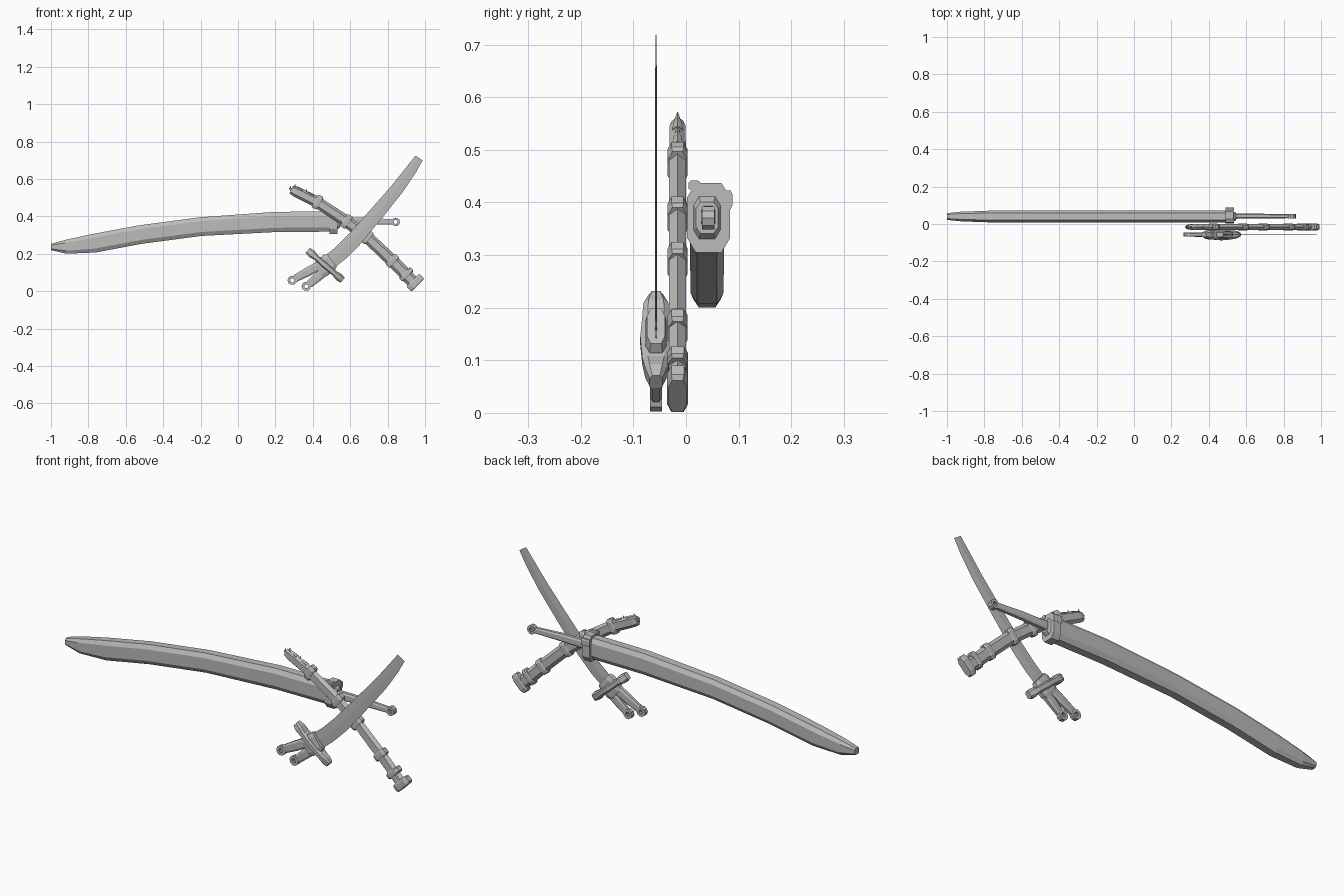
import bpy, bmesh
from math import cos, sin, pi
from mathutils import Vector

old = bpy.data.objects.get("Cube")
if old:
    bpy.data.objects.remove(old)

steel = bpy.data.materials.new("plain grey")
steel.use_nodes = True
GREY = (0.5, 0.5, 0.5, 1)
steel.diffuse_color = GREY
steel.node_tree.nodes["Principled BSDF"].inputs["Base Color"].default_value = GREY

OCTAGON = [(1, .6), (.58, 1), (-.58, 1), (-1, .6), (-1, -.6), (-.58, -1), (.58, -1), (1, -.6)]
HEXAGON = [(1, 0), (.55, 1), (-.55, 1), (-1, 0), (-.55, -1), (.55, -1)]
DIAMOND = [(1, 0), (0, 1), (-1, 0), (0, -1)]


def finish(name, bm):
    bmesh.ops.recalc_face_normals(bm, faces=bm.faces)
    mesh = bpy.data.meshes.new(name)
    bm.to_mesh(mesh)
    bm.free()
    mesh.materials.append(steel)
    ob = bpy.data.objects.new(name, mesh)
    bpy.context.collection.objects.link(ob)
    return ob


def loft(name, stations, y, section=OCTAGON):
    """Loft a section along (x, z, half width, half thickness) stations."""
    bm = bmesh.new()
    rings = []
    for i, (x, z, w, t) in enumerate(stations):
        a = stations[max(i - 1, 0)]
        b = stations[min(i + 1, len(stations) - 1)]
        d = Vector((b[0] - a[0], b[1] - a[1])).normalized()
        rings.append([bm.verts.new((x - d.y * u * w, y + v * t, z + d.x * u * w)) for u, v in section])
    n = len(section)
    for r, s in zip(rings, rings[1:]):
        for k in range(n):
            bm.faces.new((r[k], r[(k + 1) % n], s[(k + 1) % n], s[k]))
    bm.faces.new(rings[0])
    bm.faces.new(rings[-1])
    return finish(name, bm)


def eyelet(name, x, y, z, outer, inner, half, n=10):
    """Flat ring with its hole running front to back."""
    bm = bmesh.new()
    loops = [[bm.verts.new((x + r * cos(2 * pi * k / n), y + h, z + r * sin(2 * pi * k / n)))
              for k in range(n)]
             for r, h in ((outer, -half), (outer, half), (inner, half), (inner, -half))]
    for a, b in zip(loops, loops[1:] + loops[:1]):
        for k in range(n):
            bm.faces.new((a[k], a[(k + 1) % n], b[(k + 1) % n], b[k]))
    return finish(name, bm)


def band(name, x, z, direction, length, w, t, y):
    """Raised band with bevelled ends."""
    d = Vector(direction).normalized() * length / 2
    loft(name, [(x + d.x * f, z + d.y * f, w * s, t * s)
                for f, s in ((-1, .85), (-.6, 1), (.6, 1), (1, .85))], y)


# Long sheathed sword
LONG_Y = .04
loft("long_scabbard", [(-1, .236, .017, .018), (-.92, .237, .037, .026), (-.77, .256, .05, .031),
                       (-.525, .302, .05, .032), (-.2, .345, .05, .032), (.2, .37, .054, .033),
                       (.5, .372, .054, .033)], LONG_Y)
loft("long_guard", [(.49, .371, .066, .041), (.532, .371, .066, .041)], .043)
loft("long_guard_collar", [(.53, .371, .042, .026), (.545, .371, .03, .021)], LONG_Y)
for name, y, z, w, t in (("upper_guard_tab", .016, .432, .01, .011), ("side_guard_tab", .08, .405, .018, .008)):
    loft(name, [(.488, z, w, t), (.534, z, w, t)], y)
loft("long_handle", [(.54, .373, .021, .014), (.68, .374, .019, .013), (.83, .37, .014, .011)], LONG_Y + .002)
eyelet("long_handle_ring", .843, LONG_Y + .002, .37, .023, .011, .012)

# Empty scabbard
MID_Y = -.016
loft("short_scabbard", [(.285, .543, .023, .011), (.31, .532, .029, .015), (.42, .478, .03, .016),
                        (.58, .373, .031, .016), (.7, .28, .032, .016), (.83, .157, .033, .016),
                        (.94, .045, .033, .016)], MID_Y, HEXAGON)
for i, (x, z, dx, dz) in enumerate(((.425, .476, 1, -.55), (.58, .373, 1, -.68), (.69, .288, 1, -.8),
                                    (.825, .162, 1, -.95))):
    band(f"scabbard_band_{i + 1}", x, z, (dx, dz), .035, .039, .019, MID_Y)
band("scabbard_end_collar", .9, .09, (1, -1), .03, .042, .02, MID_Y)
band("scabbard_end_cap", .948, .046, (1, -1), .04, .05, .02, MID_Y)

# Hooked prongs at the broken mouth
for name, x, z in (("lower_prong", .29, .54), ("middle_prong", .315, .55), ("upper_prong", .375, .522)):
    loft(name, [(x + .03, z - .016, .012, .01), (x, z, .01, .007), (x - .012, z + .009, .006, .005),
                (x - .008, z + .022, .001, .001)], MID_Y, HEXAGON)

# Drawn short sword
SHORT_Y = -.057
loft("short_blade", [(.47, .14, .04, .002), (.55, .205, .041, .002), (.622, .277, .041, .002),
                     (.74, .414, .038, .002), (.852, .548, .034, .002), (.926, .649, .029, .0015),
                     (.968, .712, .023, .001)], SHORT_Y, DIAMOND)
loft("short_guard", [(.373, .218, .018, .013), (.395, .199, .022, .024), (.42, .178, .015, .026),
                     (.467, .137, .018, .03), (.514, .097, .015, .026), (.54, .075, .022, .02),
                     (.56, .058, .017, .012)], SHORT_Y)
band("short_guard_collar", .467, .137, (1, .8), .09, .05, .02, SHORT_Y)

# Twin grips with eyelet ends
for side, base, end in (("upper", (.455, .148), (.29, .058)), ("lower", (.48, .118), (.365, .026))):
    loft(f"{side}_grip", [(*base, .024, .014), (.5 * (base[0] + end[0]), .5 * (base[1] + end[1]), .024, .013),
                          (end[0] + .016, end[1] + .01, .02, .01)], SHORT_Y)
    eyelet(f"{side}_grip_ring", end[0], SHORT_Y, end[1], .025, .011, .011)
